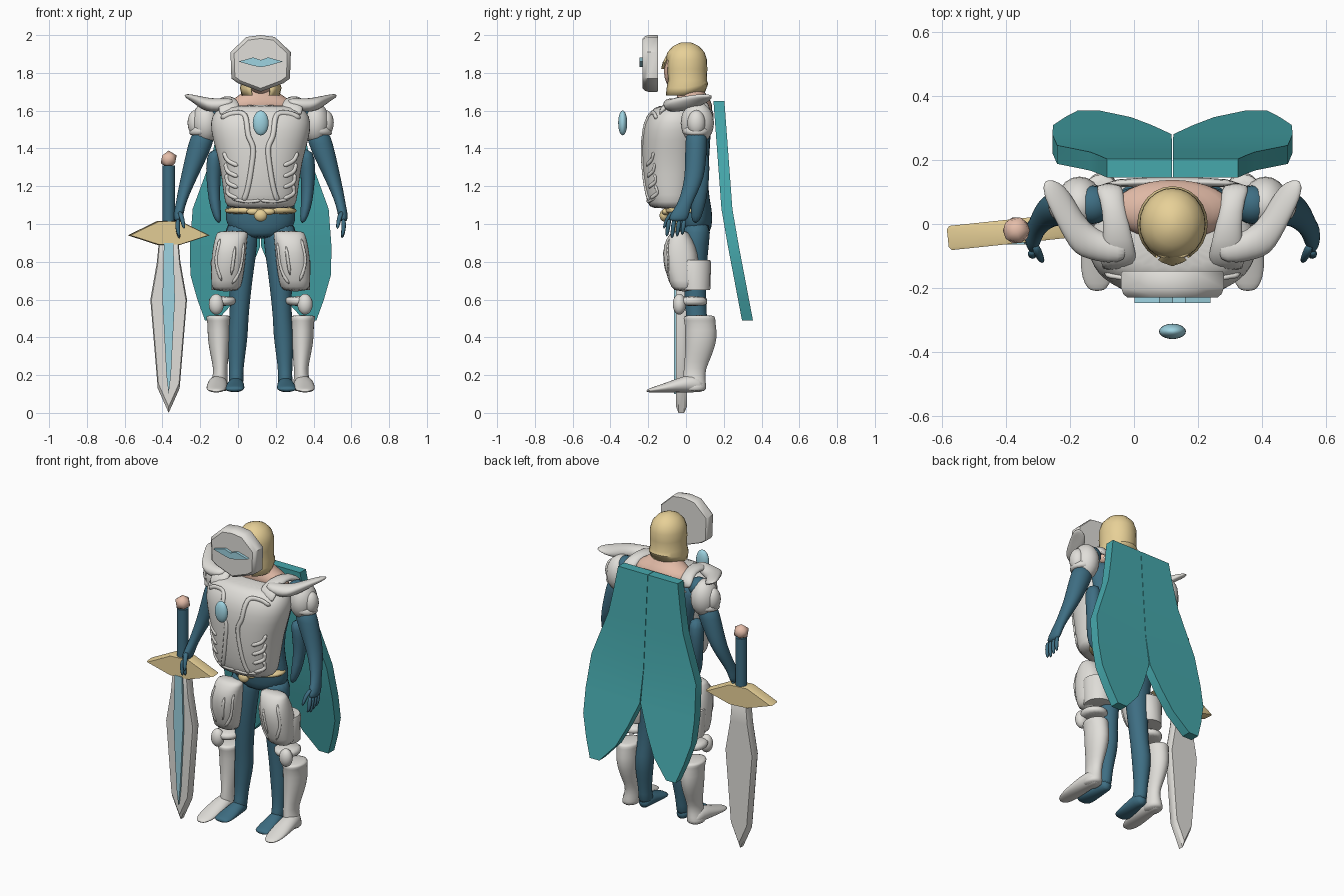
import bpy, bmesh, math
from mathutils import Vector
from mathutils.bvhtree import BVHTree

CX = 0.12  # the figure stands right of the sword


def material(name, rgb):
    m = bpy.data.materials.new(name)
    lin = [((c / 255 + 0.055) / 1.055) ** 2.4 for c in rgb]
    m.diffuse_color = (*lin, 1)
    return m


STEEL = material("steel grey", (224, 222, 217))
GOLD = material("pale gold", (231, 208, 151))
TEAL = material("cape teal", (70, 168, 172))
SUIT = material("suit blue", (62, 110, 131))
GLOW = material("gem blue", (158, 211, 225))
SKIN = material("skin", (230, 190, 170))


def skin(name, rings, mat, smooth=True, mirror=False, sub=0, ox=CX):
    """Bridge equal-sized loops of points and cap both ends."""
    bm = bmesh.new()
    loops = [[bm.verts.new(p) for p in r] for r in rings]
    n = len(loops[0])
    for a, b in zip(loops, loops[1:]):
        for i in range(n):
            j = (i + 1) % n
            bm.faces.new((a[i], a[j], b[j], b[i]))
    bm.faces.new(loops[0])
    bm.faces.new(loops[-1])
    bmesh.ops.recalc_face_normals(bm, faces=bm.faces)
    return finish(name, bm, mat, smooth, mirror, sub, ox)


def finish(name, bm, mat, smooth=True, mirror=False, sub=0, ox=CX):
    me = bpy.data.meshes.new(name)
    bm.to_mesh(me)
    bm.free()
    me.materials.append(mat)
    for p in me.polygons:
        p.use_smooth = smooth
    ob = bpy.data.objects.new(name, me)
    ob.location.x = ox
    bpy.context.collection.objects.link(ob)
    if sub:
        ob.modifiers.new("round", 'SUBSURF').levels = sub
        ob.modifiers["round"].render_levels = sub
    if mirror:
        ob.modifiers.new("mirror", 'MIRROR').use_mirror_merge = False
    return ob


def loft(name, specs, mat, axis='z', n=16, p=1.0, sub=1, **kw):
    """specs: x, y, z, radius, radius for elliptical loops across an axis."""
    rings = []
    for x, y, z, a, b in specs:
        r = []
        for i in range(n):
            t = 2 * math.pi * i / n
            c, s = math.cos(t), math.sin(t)
            u = a * math.copysign(abs(c) ** p, c)
            v = b * math.copysign(abs(s) ** p, s)
            o = {'z': (u, v, 0), 'y': (u, 0, v), 'x': (0, u, v)}[axis]
            r.append((x + o[0], y + o[1], z + o[2]))
        rings.append(r)
    return skin(name, rings, mat, sub=sub, **kw)


def ball(name, loc, rad, mat, mirror=False, ox=CX):
    bm = bmesh.new()
    bmesh.ops.create_uvsphere(bm, u_segments=20, v_segments=12, radius=1)
    for v in bm.verts:
        v.co = Vector([l + r * c for l, r, c in zip(loc, rad, v.co)])
    return finish(name, bm, mat, mirror=mirror, ox=ox)


def slab(name, pts, layers, mat, ox=CX):
    """Outline in x, z stacked along y; layers are (y, scale)."""
    mx = sum(p[0] for p in pts) / len(pts)
    mz = sum(p[1] for p in pts) / len(pts)
    rings = [[(mx + (x - mx) * s, y, mz + (z - mz) * s) for x, z in pts] for y, s in layers]
    return skin(name, rings, mat, smooth=False, ox=ox)


def ridge(name, base, pts, r=0.006):
    """Raised smooth trim laid onto the front of another part."""
    tree = BVHTree.FromObject(base, bpy.context.evaluated_depsgraph_get())
    q = [Vector((x, -1, z)) for x, z in pts]
    q = [2 * q[0] - q[1]] + q + [2 * q[-1] - q[-2]]
    path = []
    for a, b, c, d in zip(q, q[1:], q[2:], q[3:]):
        for k in range(6):
            t = k / 6
            v = b + (c - a) * t / 2 + (a - 2.5 * b + 2 * c - d / 2) * t * t \
                + (1.5 * (b - c) + (d - a) / 2) * t ** 3
            hit = tree.ray_cast(v, Vector((0, 1, 0)))[0]
            if hit:
                path.append(hit)
    rings = []
    for i, h in enumerate(path):
        t = (path[min(i + 1, len(path) - 1)] - path[max(i - 1, 0)]).normalized()
        u = t.cross(Vector((0, 1, 0))).normalized()
        w = t.cross(u)
        rr = r * (0.3 if i in (0, len(path) - 1) else 1)
        rings.append([h + (u * math.cos(k * math.pi / 3) * 1.6 + w * math.sin(k * math.pi / 3)) * rr
                      for k in range(6)])
    return skin(name, rings, STEEL, mirror=True)


# Suited body, legs and feet
loft("torso", [(0, .04, .92, .1, .07), (0, .05, .98, .185, .09), (0, .045, 1.06, .195, .1),
               (0, .03, 1.2, .16, .08), (0, .035, 1.4, .2, .095), (0, .045, 1.54, .25, .09),
               (0, .05, 1.6, .17, .07)], SUIT)
ball("suit_shoulders", (.25, .06, 1.59), (.06, .06, .055), SUIT, True)
loft("legs", [(.105, .055, 1.02, .09, .085), (.1, .05, .9, .088, .072), (.105, .045, .75, .068, .064),
              (.108, .05, .62, .056, .058), (.115, .055, .5, .05, .055), (.122, .065, .41, .056, .06),
              (.127, .055, .3, .045, .048), (.13, .045, .2, .035, .04), (.13, .03, .13, .045, .055)],
     SUIT, mirror=True)
loft("feet", [(.13, .08, .14, .03, .03), (.13, .03, .155, .042, .045), (.135, -.05, .138, .05, .03),
              (.14, -.12, .128, .055, .018), (.14, -.15, .125, .04, .012)], SUIT, 'y', mirror=True)
loft("inner_arms", [(.24, .07, 1.4, .04, .05), (.25, .08, 1.3, .045, .05), (.25, .08, 1.18, .035, .04),
                    (.24, .06, 1.08, .03, .04), (.22, .05, 1.0, .015, .02)], SUIT, n=10, mirror=True)

# Outer arms, hands and fingers
loft("arms", [(.3, .055, 1.5, .06, .055), (.315, .055, 1.43, .068, .06), (.35, .05, 1.33, .056, .056),
              (.378, .045, 1.25, .045, .053), (.405, .02, 1.17, .035, .044), (.425, -.01, 1.1, .026, .038),
              (.435, -.035, 1.05, .028, .052), (.44, -.045, 1.01, .02, .05)], SUIT, mirror=True)
for k in range(4):
    y = -.088 + .027 * k
    loft(f"finger_{k + 1}", [(.437, y, 1.03, .014, .014), (.442, y - .008, .98, .013, .013),
                             (.43, y - .014, .92 + .01 * abs(k - 1), .009, .009)],
         SUIT, n=8, mirror=True)
loft("thumb", [(.43, -.065, 1.07, .016, .018), (.415, -.1, 1.03, .014, .014),
               (.405, -.118, .97, .009, .009)], SUIT, n=8, mirror=True)

# Bare shoulders, neck and head
loft("neck", [(0, .05, 1.57, .2, .09), (0, .045, 1.635, .2, .1), (0, .035, 1.67, .13, .085),
              (0, .02, 1.72, .065, .065), (0, .01, 1.78, .06, .06)], SKIN)
ball("head", (0, -.02, 1.81), (.085, .097, .125), SKIN)

# Helmet with an open face, its rim rising to the back
helmet = loft("helmet", [(0, -.01, 1.68, .1, .112), (0, 0, 1.72, .11, .118), (0, 0, 1.76, .101, .11),
                         (0, 0, 1.82, .103, .113), (0, 0, 1.87, .102, .111), (0, 0, 1.91, .09, .098),
                         (0, 0, 1.942, .062, .068), (0, 0, 1.962, .02, .025)], GOLD, n=24, sub=0)
bm = bmesh.new()
bm.from_mesh(helmet.data)
gone = [f for f in bm.faces if f.calc_center_median().y < -.06 and f.calc_center_median().z < 1.85
        and abs(f.calc_center_median().x) < .06 or len(f.verts) > 4 and f.calc_center_median().z < 1.7]
bmesh.ops.delete(bm, geom=gone, context='FACES')
for v in bm.verts:
    if v.co.z < 1.73:
        v.co.z += max(0, v.co.y) * .2
bm.to_mesh(helmet.data)
bm.free()
helmet.modifiers.new("thickness", 'SOLIDIFY').thickness = 0.012
loft("brow_guard", [(0, -.09, 1.895, .02, .012), (0, -.112, 1.855, .045, .012), (0, -.12, 1.82, .012, .012)],
     GOLD, n=8, sub=0)

# Breastplate with raised trim
chest = loft("breastplate", [(0, -.075, 1.08, .172, .11), (0, -.08, 1.105, .19, .125),
                             (0, -.08, 1.2, .203, .145), (0, -.075, 1.33, .22, .16),
                             (0, -.07, 1.45, .257, .165), (0, -.06, 1.54, .272, .165),
                             (0, -.055, 1.6, .245, .13), (0, -.05, 1.632, .19, .1)], STEEL, n=24, p=.88)
ridge("sternum_trim", chest, [(.21, 1.56), (.15, 1.585), (.085, 1.575), (.065, 1.47), (.04, 1.4),
                              (.05, 1.29), (.07, 1.18), (.095, 1.11)], r=.009)
for k in range(4):
    z = 1.38 - .058 * k
    ridge(f"rib_trim_{k + 1}", chest, [(.195 - .008 * k, z), (.17, z - .045), (.11, z - .075)], r=.008)
ridge("waist_trim", chest, [(0, 1.125), (.08, 1.12), (.17, 1.14)])
loft("collar_straps", [(.17, -.15, 1.57, .06, .03), (.165, -.1, 1.64, .055, .025), (.175, 0, 1.663, .04, .018),
                       (.19, .08, 1.65, .035, .02), (.2, .13, 1.6, .05, .03)], STEEL, 'y', mirror=True)
loft("back_band", [(-.22, .125, 1.57, .015, .04), (0, .135, 1.57, .015, .035), (.22, .125, 1.57, .015, .04)],
     STEEL, 'x')

# Winged shoulder guards, curling to the front
loft("shoulder_wings", [(.404, .115, 1.68, .022, .008), (.37, .08, 1.67, .06, .018),
                        (.335, .035, 1.652, .085, .028), (.305, -.01, 1.64, .085, .035),
                        (.265, -.055, 1.628, .055, .038), (.2, -.08, 1.63, .045, .035),
                        (.14, -.08, 1.65, .035, .015)], STEEL, 'x', mirror=True)
ball("shoulder_caps", (.29, .06, 1.535), (.075, .088, .11), STEEL, True)
ball("shoulder_discs", (.345, .055, 1.535), (.042, .048, .068), STEEL, True)
loft("arm_bands", [(.315, .055, 1.465, .07, .066), (.3, .055, 1.49, .078, .075), (.29, .055, 1.53, .075, .075)],
     STEEL, mirror=True)

# Belt and buckle
loft("belt", [(0, .01, 1.05, .18, .115), (0, .005, 1.065, .195, .125), (0, 0, 1.095, .197, .12)], GOLD, n=20)
ball("buckle", (0, -.115, 1.045), (.035, .025, .032), GOLD)
ball("belt_knots", (.04, -.108, 1.065), (.035, .02, .018), GOLD, True)

# Thigh plates with strap, knees and boots
thigh = loft("thigh_plates", [(.185, -.01, .64, .074, .055), (.18, -.015, .69, .084, .078),
                              (.172, -.025, .8, .093, .098), (.163, -.035, .89, .09, .088),
                              (.152, -.035, .945, .085, .055), (.147, -.03, .965, .08, .035)],
             STEEL, p=.85, mirror=True)
loft("thigh_straps", [(.185, .045, .65, .076, .082), (.18, .04, .66, .08, .09), (.173, .04, .8, .092, .092),
                      (.173, .04, .81, .088, .086)], STEEL, n=20, sub=0, mirror=True)
ridge("thigh_trim_outer", thigh, [(.215, .92), (.235, .8), (.2, .68)])
ridge("thigh_trim_inner", thigh, [(.09, .9), (.11, .76), (.16, .67)])
ridge("thigh_trim_middle", thigh, [(.135, .88), (.16, .7)])
loft("knee_bands", [(.205, .035, .565, .062, .078), (.2, .03, .585, .077, .085), (.2, .03, .62, .077, .085)],
     STEEL, mirror=True)
ball("knee_caps", (.235, -.035, .575), (.04, .035, .055), STEEL, True)
loft("boots", [(.225, .07, .518, .062, .078), (.223, .07, .505, .069, .088), (.221, .075, .475, .06, .082),
               (.22, .082, .4, .064, .088), (.218, .068, .31, .05, .074), (.213, .045, .23, .036, .058),
               (.216, .043, .18, .042, .06), (.222, .045, .14, .05, .064), (.225, .045, .11, .052, .064)],
     STEEL, mirror=True)
loft("boot_feet", [(.225, .1, .14, .035, .032), (.225, .04, .16, .05, .052), (.23, -.05, .145, .056, .037),
                   (.235, -.14, .128, .055, .02), (.235, -.19, .12, .04, .012), (.235, -.21, .116, .02, .006)],
     STEEL, 'y', mirror=True)

# Cape in two bent leaves
rows = [(1.65, .001, .205), (1.5, .001, .23), (1.36, .001, .257), (1.08, .001, .36), (.88, .003, .375),
        (.73, .065, .372), (.6, .13, .335), (.49, .23, .295)]


def cape_y(z):
    return .145 + (1.655 - z) * .074 if z > 1.05 else .19 + (1.05 - z) * .19


skin("cape", [[(a, cape_y(z), z), (b, cape_y(z), z), (b, cape_y(z) + .058, z), (a, cape_y(z) + .058, z)]
              for z, a, b in rows], TEAL, smooth=False, mirror=True)


def both(half):
    """Outline from its right half, listed top to bottom."""
    return half + [(-x, z) for x, z in reversed(half) if x > 0]


# Floating mask with eye slit, and the chest gem
slab("mask", both([(0, 2.0), (.075, 1.99), (.16, 1.91), (.155, 1.77), (.12, 1.745), (0, 1.70)]),
     [(-.147, .97), (-.153, 1), (-.2, 1), (-.218, .96), (-.23, .88)], STEEL)
slab("eye_slit", both([(0, 1.868), (.04, 1.882), (.118, 1.86), (.04, 1.838), (0, 1.83)]),
     [(-.229, 1), (-.247, 1)], GLOW)
ball("gem", (0, -.335, 1.535), (.042, .024, .066), GLOW)

# Sword, point down
SX = -.367
slab("blade", both([(.05, .93), (.062, .8), (.097, .6), (.058, .13), (0, 0)]),
     [(.005, .94), (-.01, 1), (-.04, 1), (-.052, .94)], STEEL, SX)
slab("blade_inlay", both([(.025, .9), (.033, .6), (.012, .2), (0, .1)]), [(-.045, 1), (-.064, 1)], GLOW, SX)
guard = slab("crossguard", both([(.06, 1.015), (.215, .94), (.06, .89)]),
             [(.038, .96), (.028, 1), (-.028, 1), (-.038, .96)], GOLD, SX)
guard.location.y = -.022
guard.rotation_euler.z = math.radians(6)
loft("grip", [(0, -.02, .95, .034, .034), (0, -.02, 1.31, .034, .034)], SUIT, n=16, sub=0, ox=SX)
bm = bmesh.new()
bmesh.ops.create_icosphere(bm, subdivisions=1, radius=.047)
bmesh.ops.translate(bm, verts=bm.verts, vec=(0, -.02, 1.342))
finish("pommel", bm, SKIN, smooth=True, ox=SX)

# Smooth gentle bends and keep hard rims crisp
bpy.ops.object.select_all(action='DESELECT')
for name in ("grip", "helmet", "brow_guard", "mask", "cape", "blade", "crossguard", "thigh_straps"):
    ob = bpy.data.objects[name]
    ob.select_set(True)
    bpy.context.view_layer.objects.active = ob
bpy.ops.object.shade_smooth_by_angle(angle=math.radians(40))
